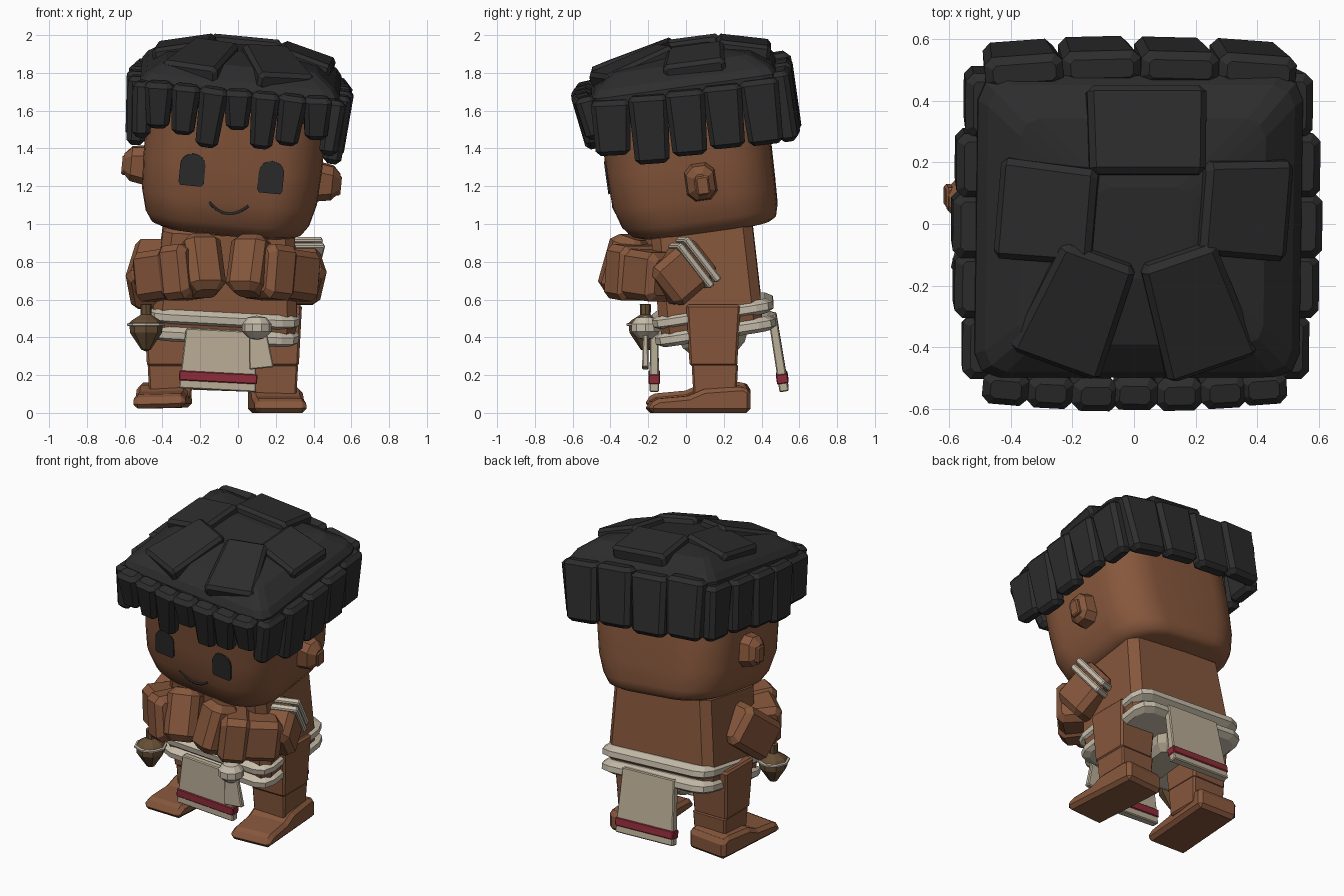
import bpy, bmesh, math
from mathutils import Matrix, Vector

cube = bpy.data.objects.get("Cube")
if cube:
    bpy.data.objects.remove(cube, do_unlink=True)


def material(name, r, g, b):
    m = bpy.data.materials.new(name)
    m.use_nodes = True
    m.diffuse_color = (r, g, b, 1)
    bsdf = m.node_tree.nodes["Principled BSDF"]
    bsdf.inputs["Base Color"].default_value = (r, g, b, 1)
    bsdf.inputs["Roughness"].default_value = 0.8
    return m


SKIN = material("brown skin", 0.24, 0.095, 0.045)
HAIR = material("charcoal", 0.026, 0.026, 0.027)
CREAM = material("cream rope", 0.56, 0.50, 0.40)
CLOTH = material("beige cloth", 0.49, 0.42, 0.31)
RED = material("dark red", 0.27, 0.025, 0.04)
WOOD = material("brown wood", 0.13, 0.075, 0.035)


def place(x, y, z, rx=0, ry=0, rz=0):
    turn = [Matrix.Rotation(math.radians(a), 4, k) for a, k in ((rz, 'Z'), (ry, 'Y'), (rx, 'X'))]
    return Matrix.Translation((x, y, z)) @ turn[0] @ turn[1] @ turn[2]


def finish(name, bm, mat, frame, smooth=False):
    bmesh.ops.recalc_face_normals(bm, faces=bm.faces)
    me = bpy.data.meshes.new(name)
    bm.to_mesh(me)
    bm.free()
    me.materials.append(mat)
    if smooth:
        me.shade_smooth()
        me.set_sharp_from_angle(angle=math.radians(50))
    ob = bpy.data.objects.new(name, me)
    ob.matrix_world = frame
    bpy.context.collection.objects.link(ob)
    return ob


def loft(name, mat, rings, frame, seg=1, smooth=False):
    """Stack rounded rectangles given as (half x, half y, corner radius, z, y shift)."""
    bm = bmesh.new()
    loops = []
    for hx, hy, r, z, *shift in rings:
        dy = shift[0] if shift else 0
        loop = []
        for q, (sx, sy) in enumerate(((1, 1), (-1, 1), (-1, -1), (1, -1))):
            for i in range(seg + 1):
                a = (q + i / seg) * math.pi / 2
                loop.append(bm.verts.new((sx * (hx - r) + r * math.cos(a),
                                          sy * (hy - r) + r * math.sin(a) + dy, z)))
        loops.append(loop)
    n = len(loops[0])
    for low, high in zip(loops, loops[1:]):
        for i in range(n):
            j = (i + 1) % n
            bm.faces.new((low[i], low[j], high[j], high[i]))
    bm.faces.new(loops[0][::-1])
    bm.faces.new(loops[-1])
    return finish(name, bm, mat, frame, smooth)


def block(name, mat, w, d, h, frame, c=0.02, top=1.0, bottom=1.0):
    """Chamfered box whose ends can be scaled."""
    x, y, z = w / 2, d / 2, h / 2
    return loft(name, mat, [(x * bottom - c, y * bottom - c, c / 2, -z), (x * bottom, y * bottom, c, c - z),
                            (x * top, y * top, c, z - c), (x * top - c, y * top - c, c / 2, z)], frame)


def limb(name, mat, a, b, w, d, c=0.035):
    a, b = Vector(a), Vector(b)
    turn = (b - a).to_track_quat('Z', 'Y').to_matrix().to_4x4()
    return block(name, mat, w, d, (b - a).length, Matrix.Translation((a + b) / 2) @ turn, c)


def prism(name, mat, outline, depth, frame):
    """Extrude an outline drawn in x and y along z, centred."""
    bm = bmesh.new()
    face = bm.faces.new([bm.verts.new((x, y, -depth / 2)) for x, y in outline])
    grown = bmesh.ops.extrude_face_region(bm, geom=[face])["geom"]
    bmesh.ops.translate(bm, verts=[v for v in grown if isinstance(v, bmesh.types.BMVert)], vec=(0, 0, depth))
    return finish(name, bm, mat, frame)


def lathe(name, mat, profile, frame, n=8):
    bm = bmesh.new()
    vs = [bm.verts.new((r, 0, z)) for r, z in profile]
    es = [bm.edges.new(p) for p in zip(vs, vs[1:])]
    bmesh.ops.spin(bm, geom=vs + es, axis=(0, 0, 1), cent=(0, 0, 0), angle=math.tau, steps=n)
    bmesh.ops.remove_doubles(bm, verts=bm.verts, dist=0.0005)
    return finish(name, bm, mat, frame)


# Head, leaning forward and to its left, with a flatter back
HEAD = place(-0.035, 0.03, 1.25, 8, 5.5)
loft("head", SKIN, [(0.35, 0.34, 0.2, -0.275, 0.04), (0.40, 0.385, 0.23, -0.255, 0.03),
                    (0.435, 0.415, 0.25, -0.20, 0.015), (0.465, 0.435, 0.25, -0.08),
                    (0.475, 0.44, 0.25, 0.1), (0.475, 0.44, 0.25, 0.45)], HEAD, 7, True)
eye = [(-0.067, -0.07), (-0.055, -0.086), (0.055, -0.086), (0.067, -0.07)]
eye += [(0.067 * math.cos(a), 0.025 + 0.061 * math.sin(a)) for a in (math.pi * i / 8 for i in range(9))]
for side, s in (("left", 1), ("right", -1)):
    block(side + "_ear", SKIN, 0.21, 0.17, 0.18, HEAD @ place(s * 0.485, 0.05, 0.012, 0, s * 90), 0.04, 0.85)
    block(side + "_inner_ear", SKIN, 0.1, 0.07, 0.03, HEAD @ place(s * 0.568, 0.06, 0.0, 0, s * 90), 0.008)
    prism(side + "_eye", HAIR, eye, 0.009, HEAD @ place(s * 0.209, -0.4415, 0.08, 90))

# Smile
smile = bpy.data.curves.new("smile", 'CURVE')
smile.dimensions = '3D'
smile.bevel_depth = 0.008
smile.bevel_resolution = 1
line = smile.splines.new('POLY')
line.points.add(10)
for i, p in enumerate(line.points):
    t = i / 5 - 1
    p.co = (0.105 * t, -0.418 - 0.014 * t * t, -0.14 + 0.055 * t * t, 1)
smile.materials.append(HAIR)
ob = bpy.data.objects.new("smile", smile)
ob.matrix_world = HEAD
bpy.context.collection.objects.link(ob)

# Hair cap
loft("hair_cap", HAIR, [(0.49, 0.46, 0.08, 0.38), (0.53, 0.495, 0.08, 0.45), (0.53, 0.495, 0.08, 0.53),
                        (0.50, 0.47, 0.07, 0.57), (0.40, 0.37, 0.06, 0.64), (0.16, 0.15, 0.05, 0.685)],
     HEAD @ place(0, 0.035, 0), 2)

# Fringe, side and back locks, drawn in a little at the corners
for i, low in enumerate((0.29, 0.27, 0.215, 0.325, 0.235, 0.265, 0.31)):
    high, k = 0.54, i - 3
    block(f"fringe_lock_{i + 1}", HAIR, 0.15, 0.11, high - low,
          HEAD @ place(k * 0.14, -0.505 + 0.002 * k * k, (high + low) / 2, 6, (i % 3 - 1) * 3, k * 1.5),
          0.025, 1, 0.8)
for side, s in (("left", 1), ("right", -1)):
    for i, low in enumerate((0.22, 0.15, 0.167, 0.177, 0.165)):
        k, high = i - 2, 0.515
        block(f"{side}_lock_{i + 1}", HAIR, 0.21, 0.11, high - low,
              HEAD @ place(s * (0.54 - 0.009 * k * k), -0.375 + i * 0.2, (low + high) / 2, 0, 0, s * 90)
              @ place(0, 0, 0, 3, s * (3 - k), 0), 0.025, 1, 0.88)
for i in range(4):
    k = i - 1.5
    block(f"back_lock_{i + 1}", HAIR, 0.255, 0.11, 0.38,
          HEAD @ place(k * 0.25, 0.56 - 0.006 * k * k, 0.365 - 0.015 * (i % 2), 1, k * 1.5, -k * 3),
          0.025, 1, 0.9)

# Overlapping slabs on the crown, each sloping outwards
for name, x, y, w, d, yaw, inner in (("back", 0.01, 0.365, 0.39, 0.29, 180, 0.97),
                                     ("right", -0.31, 0.1, 0.33, 0.32, -94, 0.95),
                                     ("left", 0.33, 0.11, 0.33, 0.30, 86, 0.92),
                                     ("front_right", -0.21, -0.215, 0.31, 0.41, -20, 0.83),
                                     ("front_left", 0.175, -0.22, 0.31, 0.42, 19, 0.83)):
    block(name + "_crown_slab", HAIR, w, 0.1, d, HEAD @ place(x, y, 0.638, 15, 0, yaw) @ place(0, 0, 0, 90),
          0.02, 1, inner)

# Torso and waist ropes
TORSO = place(-0.07, 0.13, 0.52, 9, 3)
loft("torso", SKIN, [(0.37, 0.265, 0.04, -0.08), (0.385, 0.275, 0.05, 0.0), (0.35, 0.27, 0.05, 0.46, 0.025),
                     (0.32, 0.245, 0.04, 0.49, 0.025)], TORSO)
for name, z in (("upper", -0.022), ("lower", -0.115)):
    loft(name + "_waist_rope", CREAM, [(0.37, 0.285, 0.08, z, 0.015), (0.398, 0.323, 0.09, z + 0.02, 0.015),
                                       (0.398, 0.323, 0.09, z + 0.055, 0.015),
                                       (0.37, 0.285, 0.08, z + 0.078, 0.015)], TORSO, 2)
block("loincloth", CLOTH, 0.34, 0.44, 0.22, place(-0.085, 0.14, 0.43, 6), 0.04, 1, 0.75)

# Hanging cloth panels with a red stripe
for name, width, height, frame in (("front", 0.41, 0.32, place(-0.1, -0.168, 0.28, 0, 3)),
                                   ("back", 0.42, 0.41, place(-0.065, 0.488, 0.322, 9, 2))):
    block(name + "_cloth", CLOTH, width, 0.05, height, frame, 0.006, 0.9)
    block(name + "_stripe", RED, width + 0.004, 0.062, 0.052, frame @ place(0, 0, 0.068 - height / 2), 0.005)

# Legs and feet
sole = ((-0.27, 0), (-0.27, 0.05), (-0.22, 0.075), (-0.06, 0.09), (0.02, 0.125), (0.23, 0.14), (0.27, 0.12), (0.27, 0))
for side, s, x, lift in (("left", 1, 0.203, 0), ("right", -1, -0.363, 0.025)):
    block(side + "_thigh", SKIN, 0.26, 0.275, 0.325, place(x, 0.145, 0.41), 0.012, 1.04, 0.92)
    block(side + "_shin", SKIN, 0.24, 0.245, 0.18, place(x - s * 0.005, 0.153, 0.17), 0.01, 1, 0.93)
    foot = prism(side + "_foot", SKIN, sole, 0.275,
                 place(x + s * (0.005 if s > 0 else 0.035), 0.065, lift, 0, -1.5 if s < 0 else 0, s * 4)
                 @ place(0, 0, 0, 90, 0, 90))
    bevel = foot.modifiers.new("chamfer", 'BEVEL')
    bevel.width = 0.022
    bevel.segments = 1

# Folded arms, mirrored about the middle of the torso, the right one held further back
for side, s, back in (("left", 1, 0), ("right", -1, 1)):
    def at(x, y, z):
        return (-0.063 + s * (x + 0.063), y, z)
    limb(side + "_upper_arm", SKIN, at(0.28, 0.08 + 0.04 * back, 0.84), at(0.345, -0.14, 0.65 - 0.02 * back),
         0.24, 0.26)
    limb(side + "_forearm", SKIN, at(0.36, -0.09, 0.715), at(0.13, -0.31 + 0.03 * back, 0.75), 0.27, 0.26)
    limb(side + "_wrist", SKIN, at(0.24, -0.22, 0.735), at(0.09, -0.33 + 0.03 * back, 0.755), 0.29, 0.29)
    limb(side + "_fist", SKIN, at(0.045, -0.365 + 0.02 * back, 0.63), at(0.085, -0.28 + 0.05 * back, 0.93),
         0.2, 0.2, 0.04)
for i in range(2):
    t = 0.036 * i
    limb(f"arm_band_{i + 1}", CREAM, (0.285 + 0.3 * t, 0.062 - t, 0.824 - 0.87 * t),
         (0.294 + 0.3 * t, 0.034 - t, 0.8 - 0.87 * t), 0.275, 0.29, 0.008)
block("shoulder_tie", CREAM, 0.06, 0.04, 0.035, place(-0.29, -0.12, 0.935, 0, -8), 0.006)

# Wooden spinning top at the right hip
HIP = place(-0.487, -0.215, 0.005)
lathe("spinning_top", WOOD, [(0, 0.32), (0.025, 0.33), (0.085, 0.42), (0.088, 0.47), (0.075, 0.485),
                             (0.035, 0.51), (0.028, 0.515), (0.03, 0.57), (0, 0.572)], HIP)
lathe("spinning_top_ring", CREAM, [(0.08, 0.452), (0.1, 0.457), (0.1, 0.468), (0.08, 0.473)], HIP)

# Knot and tail at the left hip
lathe("knot", CREAM, [(0, 0.385), (0.04, 0.395), (0.078, 0.43), (0.078, 0.47), (0.05, 0.505), (0, 0.515)],
      place(0.1, -0.215, 0), 10)
block("knot_tail", CLOTH, 0.13, 0.035, 0.18, place(0.115, -0.215, 0.325, 0, -6), 0.006, 0.75)
